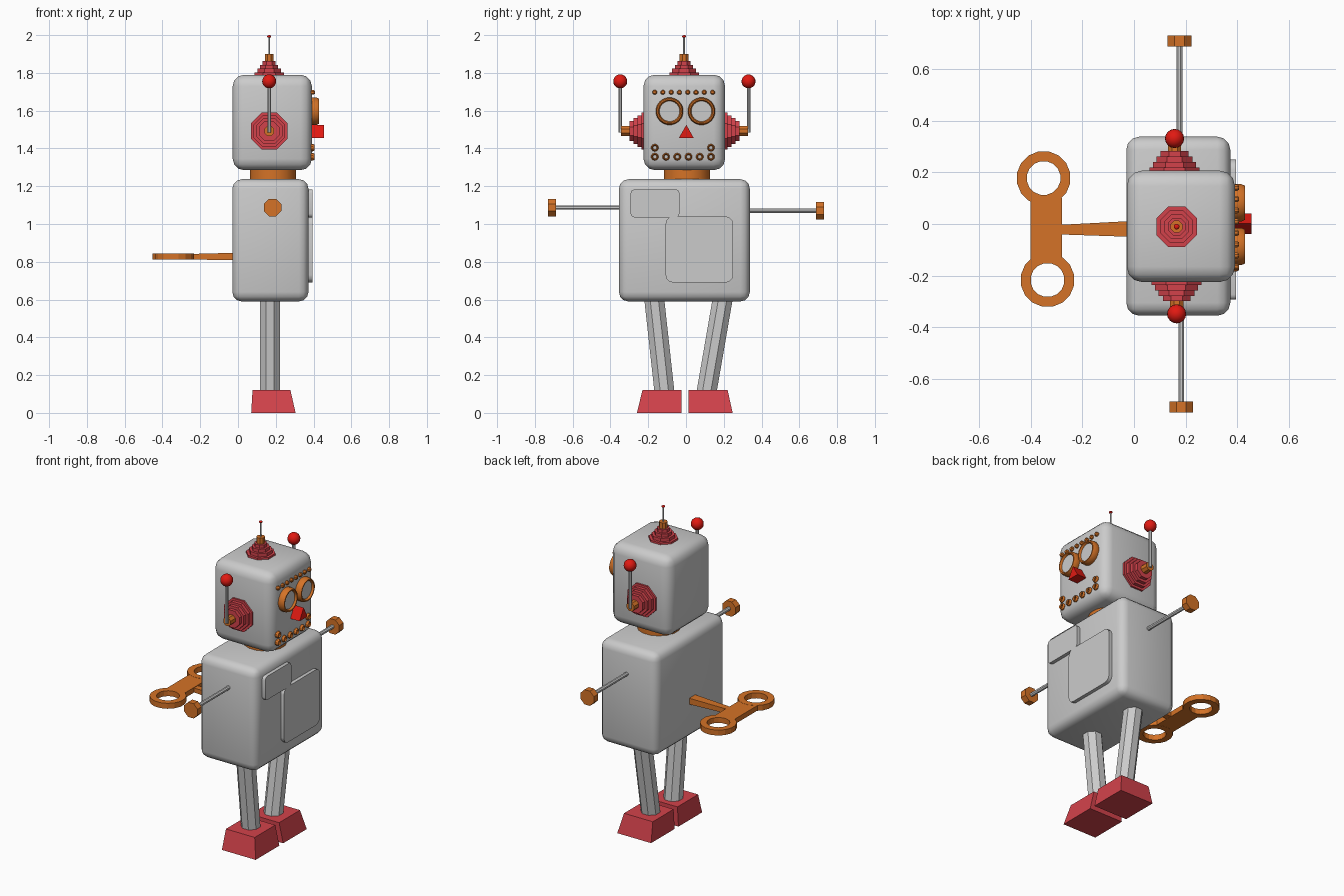
import bpy, bmesh
from math import cos, sin, pi
from mathutils import Vector

if "Cube" in bpy.data.objects:
    bpy.data.objects.remove(bpy.data.objects["Cube"])


def material(name, rgb):
    m = bpy.data.materials.new(name)
    m.diffuse_color = (*rgb, 1)
    m.use_nodes = True
    m.node_tree.nodes["Principled BSDF"].inputs["Base Color"].default_value = m.diffuse_color
    return m


ORANGE = material("orange", (0.66, 0.17, 0.02))
RED = material("bright_red", (0.75, 0.01, 0.006))
ROSE = material("soft_red", (0.65, 0.055, 0.07))


def finish(name, bm, mat=None, smooth=None):
    bmesh.ops.recalc_face_normals(bm, faces=bm.faces)
    me = bpy.data.meshes.new(name)
    bm.to_mesh(me)
    bm.free()
    ob = bpy.data.objects.new(name, me)
    bpy.context.collection.objects.link(ob)
    if mat:
        me.materials.append(mat)
    if smooth:
        bpy.ops.object.select_all(action='DESELECT')
        ob.select_set(True)
        bpy.context.view_layer.objects.active = ob
        bpy.ops.object.shade_smooth_by_angle(angle=smooth)
    return ob


def lathe(name, profile, n, loc, axis, mat=None, ring=False, smooth=None):
    """Revolve (radius, height) points around axis; ring closes the profile."""
    bm = bmesh.new()
    q = Vector(axis).to_track_quat('Z', 'Y')
    rows = [[bm.verts.new(Vector(loc) + q @ Vector((r * cos(a), r * sin(a), h)))
             for a in ((k + 0.5) * 2 * pi / n for k in range(n))] for r, h in profile]
    pairs = list(zip(rows, rows[1:]))
    if ring:
        pairs.append((rows[-1], rows[0]))
    else:
        bm.faces.new(rows[0])
        bm.faces.new(rows[-1])
    for a, b in pairs:
        for k in range(n):
            j = (k + 1) % n
            bm.faces.new((a[k], a[j], b[j], b[k]))
    return finish(name, bm, mat, smooth)


def rod(name, p, q, r, n=8, mat=None, smooth=None):
    d = Vector(q) - Vector(p)
    return lathe(name, [(r, 0), (r, d.length)], n, p, d, mat, smooth=smooth)


def ball(name, loc, r, mat, squash=1):
    bm = bmesh.new()
    bmesh.ops.create_uvsphere(bm, u_segments=16, v_segments=10, radius=r)
    bmesh.ops.scale(bm, vec=(1, 1, squash), verts=bm.verts)
    bmesh.ops.translate(bm, vec=loc, verts=bm.verts)
    return finish(name, bm, mat, 0.9)


def box(name, lo, hi, mat=None, bevel=0, segments=3, only_x=False):
    lo, hi = Vector(lo), Vector(hi)
    bm = bmesh.new()
    bmesh.ops.create_cube(bm, size=1)
    bmesh.ops.scale(bm, vec=hi - lo, verts=bm.verts)
    bmesh.ops.translate(bm, vec=(lo + hi) / 2, verts=bm.verts)
    if bevel:
        edges = [e for e in bm.edges if not only_x or
                 abs(e.verts[0].co.x - e.verts[1].co.x) > 1e-4]
        bmesh.ops.bevel(bm, geom=edges, offset=bevel, segments=segments,
                        profile=0.5, affect='EDGES', clamp_overlap=True)
    return finish(name, bm, mat, 0.7 if bevel else None)


def loft(name, bottom, top, mat):
    """Solid between two point loops."""
    bm = bmesh.new()
    a = [bm.verts.new(p) for p in bottom]
    b = [bm.verts.new(p) for p in top]
    bm.faces.new(a)
    bm.faces.new(b)
    for k in range(len(a)):
        j = (k + 1) % len(a)
        bm.faces.new((a[k], a[j], b[j], b[k]))
    return finish(name, bm, mat)


def rect(x0, x1, y0, y1, z):
    return [(x0, y0, z), (x1, y0, z), (x1, y1, z), (x0, y1, z)]


def steps(radii, h):
    return [(r, h * (i + k)) for i, r in enumerate(radii) for k in (0, 1)]


# Body, neck and head
box("body", (-0.03, -0.355, 0.59), (0.373, 0.338, 1.237), bevel=0.05)
lathe("neck", [(0.125, 0), (0.125, 0.08)], 16, (0.185, 0.005, 1.22), (0, 0, 1), ORANGE, smooth=0.6)
box("head", (-0.028, -0.225, 1.285), (0.391, 0.207, 1.79), bevel=0.06)

# Chest panels
for name, y0, y1, z0, z1, r in (("small_panel", -0.293, -0.035, 1.035, 1.183, 0.02),
                                ("large_panel", -0.108, 0.25, 0.69, 1.04, 0.04)):
    box(name, (0.36, y0, z0), (0.395, y1, z1), bevel=r, only_x=True)

# Legs and feet
for tag, top, low, inner, yt, yb in (("right", -0.17, -0.113, -0.025, -0.23, -0.26),
                                     ("left", 0.197, 0.107, 0.013, 0.22, 0.247)):
    rod(tag + "_leg", (0.169, low, 0.1), (0.169, top, 0.62), 0.057, 8, smooth=0.6)
    loft(tag + "_foot", rect(0.07, 0.305, inner, yb, 0),
         rect(0.077, 0.277, inner, yt, 0.122), ROSE)

# Arms with round end caps
for tag, s, x, z in (("right", -1, 0.183, 1.087), ("left", 1, 0.176, 1.07)):
    rod(tag + "_arm", (x, s * 0.3, z), (x, s * 0.7, z), 0.0125)
    rod(tag + "_hand", (x, s * 0.688, z), (x, s * 0.73, z), 0.05, 8, ORANGE)

# Ears, ear stubs and side antennas
for tag, s, x, y in (("right", -1, 0.165, -0.215), ("left", 1, 0.157, 0.198)):
    lathe(tag + "_ear", steps((0.105, 0.09, 0.075, 0.058), 0.021), 8,
          (x, y, 1.492), (0, s, 0), ROSE)
    rod(tag + "_ear_stub", (x, y + s * 0.08, 1.492), (x, y + s * 0.13, 1.492), 0.028, 8, ORANGE)
    ya = y + s * 0.133
    rod(tag + "_antenna", (x, ya, 1.485), (x, ya, 1.74), 0.01)
    ball(tag + "_antenna_ball", (x, ya, 1.755), 0.037, RED)

# Top antenna
C = (0.165, -0.01)
lathe("crown", steps((0.085, 0.068, 0.052, 0.037), 0.02), 8, (*C, 1.782), (0, 0, 1), ROSE)
rod("crown_stub", (*C, 1.855), (*C, 1.9), 0.025, 8, ORANGE)
rod("crown_antenna", (*C, 1.89), (*C, 1.995), 0.005)
ball("crown_ball", (*C, 1.993), 0.011, RED, 0.63)

# Eyes: rounded rim around a grey lens
for tag, y in (("right", -0.087), ("left", 0.082)):
    lathe(tag + "_eye_rim", [(0.068, 0), (0.073, 0.012), (0.073, 0.036), (0.067, 0.05),
                             (0.06, 0.05), (0.054, 0.04), (0.054, 0)], 20,
          (0.38, y, 1.597), (1, 0, 0), ORANGE, ring=True, smooth=0.6)
    rod(tag + "_eye_lens", (0.37, y, 1.597), (0.418, y, 1.597), 0.056, 20, smooth=0.6)

# Nose
tri = [(-0.038, 1.455), (0.041, 1.455), (0.002, 1.525)]
loft("nose", [(0.38, y, z) for y, z in tri], [(0.455, y, z) for y, z in tri], RED)

# Brow studs and mouth rings
for i in range(8):
    lathe("brow_stud", [(0.013, 0), (0.013, 0.02), (0.008, 0.027)], 8,
          (0.38, -0.166 + i * 0.0438, 1.697), (1, 0, 0), ORANGE)
mouth = [(-0.165 + i * 0.0594, 1.356) for i in range(6)] + [(-0.165, 1.404), (0.132, 1.404)]
for y, z in mouth:
    lathe("mouth_ring", [(0.02, 0), (0.02, 0.016), (0.015, 0.026), (0.01, 0.02), (0.01, 0)], 10,
          (0.38, y, z), (1, 0, 0), ORANGE, ring=True)

# Winding key on the back
for x, y in ((-0.35, 0.178), (-0.335, -0.217)):
    lathe("key_loop", [(0.105, 0), (0.105, 0.034), (0.066, 0.034), (0.066, 0)], 16,
          (x, y, 0.811), (0, 0, 1), ORANGE, ring=True)
loft("key_bar", rect(-0.4, -0.278, -0.137, 0.1, 0.812), rect(-0.4, -0.278, -0.137, 0.1, 0.844), ORANGE)
loft("key_shaft", [(-0.3, y, z) for y, z in ((-0.04, 0.813), (-0.004, 0.813), (-0.004, 0.84), (-0.04, 0.84))],
     [(0.0, y, z) for y, z in ((-0.05, 0.808), (0.012, 0.808), (0.012, 0.848), (-0.05, 0.848))], ORANGE)
